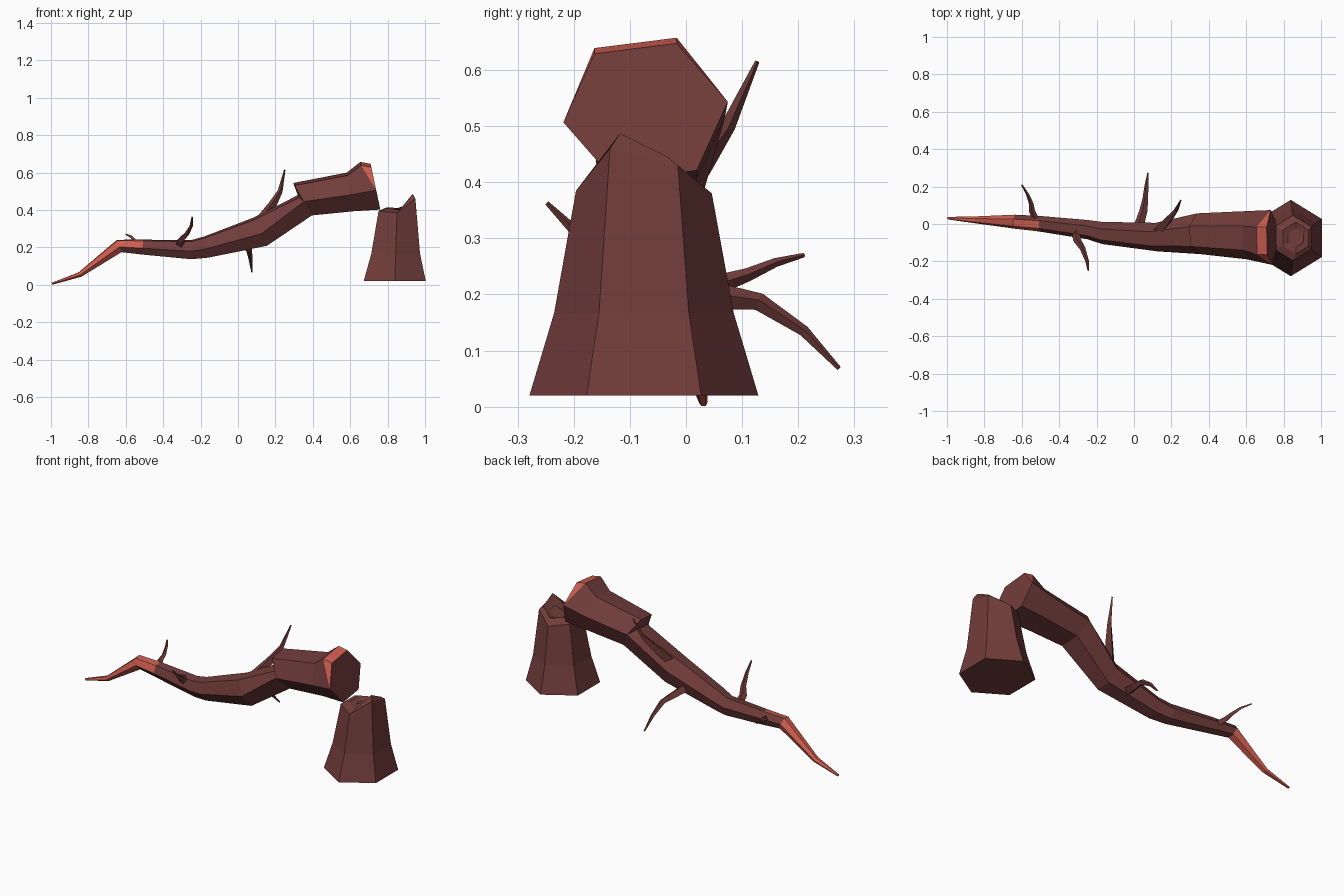
import bpy, bmesh, math
from mathutils import Vector

if "Cube" in bpy.data.objects:
    bpy.data.objects.remove(bpy.data.objects["Cube"])


def material(name, rgb):
    m = bpy.data.materials.new(name)
    m.diffuse_color = (*rgb, 1)
    m.use_nodes = True
    m.node_tree.nodes["Principled BSDF"].inputs["Base Color"].default_value = m.diffuse_color
    return m


BARK = material("dark bark", (0.165, 0.046, 0.043))
WOOD = material("red exposed wood", (0.62, 0.11, 0.08))


def loft(name, rings, red=lambda seg, side: False):
    """Skin a list of vertex rings and cap both ends."""
    bm = bmesh.new()
    vs = [[bm.verts.new(p) for p in r] for r in rings]
    for s in range(len(vs) - 1):
        a, b, n = vs[s], vs[s + 1], len(vs[s])
        for i in range(n):
            j = (i + 1) % n
            f = bm.faces.new((a[i], a[j], b[j], b[i]))
            f.material_index = int(red(s, i))
    bm.faces.new(vs[0])
    bm.faces.new(vs[-1])
    bmesh.ops.remove_doubles(bm, verts=bm.verts, dist=0.0005)
    bmesh.ops.recalc_face_normals(bm, faces=bm.faces)
    me = bpy.data.meshes.new(name)
    bm.to_mesh(me)
    bm.free()
    me.materials.append(BARK)
    me.materials.append(WOOD)
    ob = bpy.data.objects.new(name, me)
    bpy.context.collection.objects.link(ob)
    return ob


# Fallen trunk: six-sided rings (x, y, z, half width, half height, tilt, top dx, top dz)
def trunk_ring(x, y, z, ry, rz, tilt, dx=0, dz=0):
    t, pts = math.radians(tilt), []
    for k in range(6):
        a = math.radians(8 + 60 * k)
        u, v = ry * math.cos(a), rz * math.sin(a)
        p = Vector((x - v * math.sin(t), y + u, z + v * math.cos(t)))
        if k in (1, 2):
            p += Vector((dx, 0, dz))
        pts.append(p)
    return pts


trunk = [
    (0.735, -0.072, 0.525, 0.148, 0.135, 12),
    (0.735, -0.072, 0.525, 0.148, 0.135, 12, -0.055, 0.01),   # broken lip
    (0.60, -0.06, 0.497, 0.13, 0.113, 10),
    (0.345, -0.052, 0.458, 0.11, 0.108, 30),
    (0.345, -0.052, 0.458, 0.11, 0.108, 30, 0.025, -0.065),   # bark step
    (0.12, -0.07, 0.285, 0.077, 0.09, 25),
    (-0.17, -0.048, 0.202, 0.06, 0.062, 12),
    (-0.25, -0.03, 0.188, 0.052, 0.055, 2),
    (-0.51, 0.002, 0.202, 0.042, 0.043, -3),
    (-0.635, 0.012, 0.208, 0.038, 0.038, 20),
    (-0.845, 0.022, 0.055, 0.019, 0.015, 35),
    (-0.995, 0.031, 0.006, 0.007, 0.006, 20),
]
# Red wood: upper lip of the broken end, top of the neck, and the whole tip
loft("fallen_trunk", [trunk_ring(*r) for r in trunk],
     lambda s, i: s == 0 or s >= 9 or (s == 8 and i in (1, 2)))


# Stump: flared hexagon with a jagged top and shallow hollow
def stump_ring(x, r, zs):
    return [Vector((x + r * 0.94 * math.cos(math.radians(30 + 60 * k)),
                    -0.075 + r * math.sin(math.radians(30 + 60 * k)),
                    zs[k])) for k in range(6)]


loft("stump", [
    stump_ring(0.838, 0.204, [0.02] * 6),
    stump_ring(0.843, 0.16, [0.167] * 6),
    stump_ring(0.85, 0.121, [0.43, 0.38, 0.395, 0.395, 0.385, 0.46]),
    stump_ring(0.865, 0.085, [0.445, 0.41, 0.415, 0.41, 0.40, 0.487]),
    stump_ring(0.865, 0.05, [0.42, 0.405, 0.40, 0.40, 0.40, 0.43]),
])


# Twigs: tapering four-sided tubes along a short path
def twig(name, path, r0, r1=0.004):
    pts = [Vector(p) for p in path]
    rings = []
    for i, p in enumerate(pts):
        d = (pts[min(i + 1, len(pts) - 1)] - pts[max(i - 1, 0)]).normalized()
        side = d.cross(Vector((1, 0.2, 0.1))).normalized()
        up = d.cross(side)
        r = r0 + (r1 - r0) * i / (len(pts) - 1)
        rings.append([p + r * (math.cos(a) * side + math.sin(a) * up)
                      for a in (k * math.pi / 2 for k in range(4))])
    loft(name, rings)


twig("twig_upper", [(0.13, -0.04, 0.35), (0.185, 0.025, 0.43),
                    (0.225, 0.075, 0.5), (0.25, 0.127, 0.615)], 0.032)
twig("twig_back_low", [(0.02, -0.03, 0.22), (0.05, 0.07, 0.195), (0.06, 0.13, 0.187),
                       (0.067, 0.21, 0.135), (0.075, 0.273, 0.068)], 0.028)
twig("twig_back_left", [(-0.52, 0.01, 0.205), (-0.545, 0.07, 0.222), (-0.55, 0.11, 0.235),
                        (-0.57, 0.16, 0.257), (-0.6, 0.21, 0.27)], 0.02)
twig("twig_front", [(-0.31, -0.03, 0.205), (-0.305, -0.085, 0.24), (-0.275, -0.13, 0.27),
                    (-0.25, -0.2, 0.315), (-0.245, -0.248, 0.363)], 0.026)
